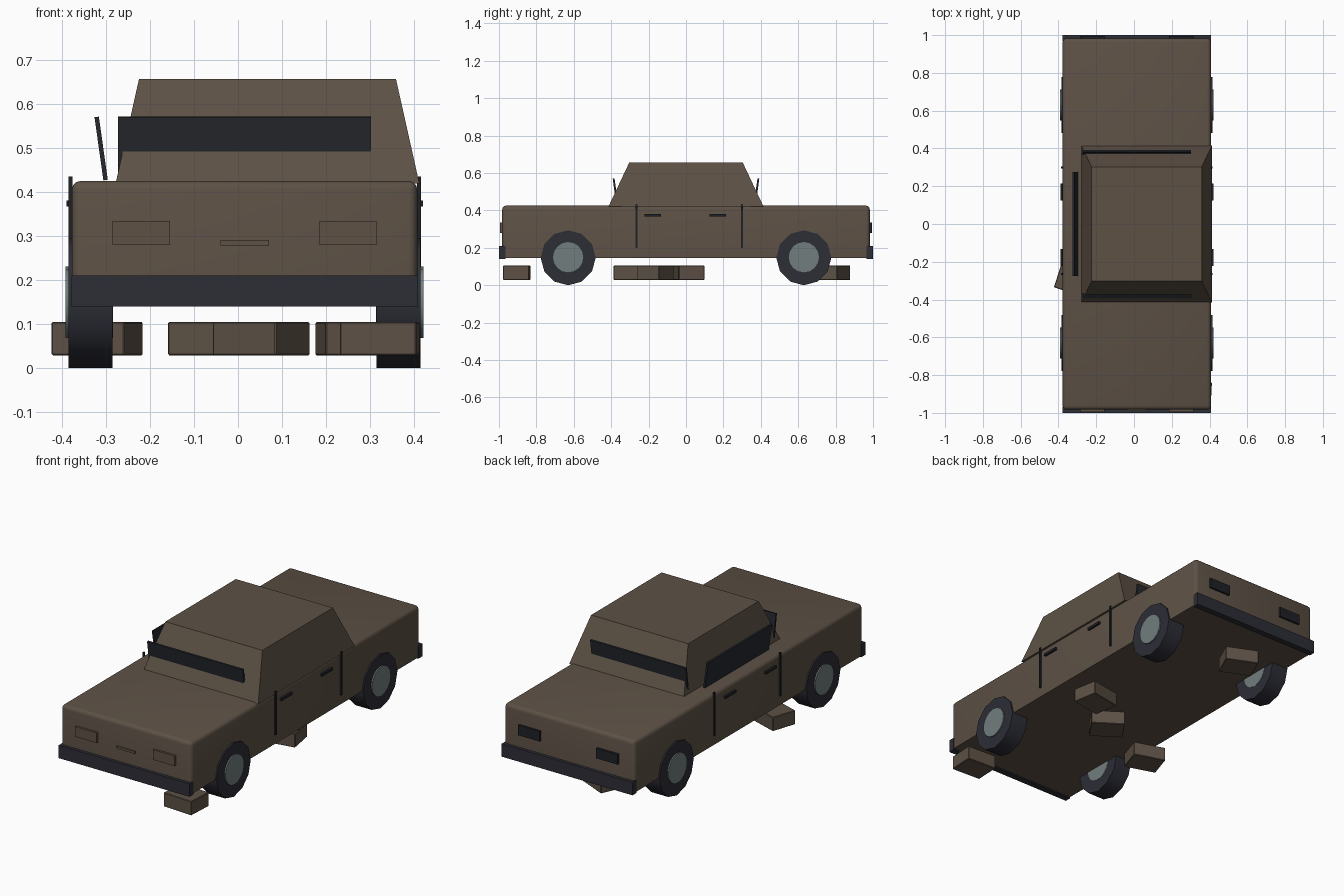
import bpy, bmesh
from math import radians
from mathutils import Matrix, Vector

cube = bpy.data.objects.get("Cube")
if cube:
    bpy.data.objects.remove(cube, do_unlink=True)


def material(name, rgb):
    m = bpy.data.materials.new(name)
    m.use_nodes = True
    m.diffuse_color = (*rgb, 1)
    m.node_tree.nodes["Principled BSDF"].inputs["Base Color"].default_value = (*rgb, 1)
    return m


BROWN = material("dull brown paint", (0.109, 0.082, 0.060))
DARK = material("dark blue rubber", (0.026, 0.027, 0.037))
GLASS = material("dark glass", (0.019, 0.021, 0.027))
TRIM = material("black trim", (0.014, 0.015, 0.019))
METAL = material("grey metal", (0.165, 0.205, 0.205))

CX = 0.015            # middle of the bodywork


def finish(name, bm, mat, smooth=False):
    mesh = bpy.data.meshes.new(name)
    bmesh.ops.recalc_face_normals(bm, faces=bm.faces)
    bm.to_mesh(mesh)
    bm.free()
    mesh.materials.append(mat)
    ob = bpy.data.objects.new(name, mesh)
    bpy.context.collection.objects.link(ob)
    if smooth:
        bpy.ops.object.select_all(action='DESELECT')
        ob.select_set(True)
        bpy.context.view_layer.objects.active = ob
        bpy.ops.object.shade_smooth_by_angle(angle=radians(40))
    return ob


def box(name, mat, centre, size, rot=None, bevel=0.0, segments=1, keep_base=False):
    bm = bmesh.new()
    bmesh.ops.create_cube(bm, size=1)
    bmesh.ops.scale(bm, vec=size, verts=bm.verts)
    if bevel:
        edges = [e for e in bm.edges
                 if not (keep_base and all(v.co.z < 0 for v in e.verts))]
        bmesh.ops.bevel(bm, geom=edges, offset=bevel, segments=segments,
                        affect='EDGES', profile=0.5)
    m = Matrix.Translation(centre)
    bmesh.ops.transform(bm, matrix=m @ rot if rot else m, verts=bm.verts)
    return finish(name, bm, mat, segments > 1)


def disc(name, mat, centre, radius, depth, sides):
    bm = bmesh.new()
    bmesh.ops.create_cone(bm, cap_ends=True, segments=sides, radius1=radius,
                          radius2=radius, depth=depth)
    m = Matrix.Translation(centre) @ Matrix.Rotation(radians(90), 4, 'Y')
    bmesh.ops.transform(bm, matrix=m, verts=bm.verts)
    return finish(name, bm, mat, True)


# Lower body with softened upper edges
box("body", BROWN, (CX, 0, 0.286), (0.785, 1.965, 0.279), bevel=0.02,
    segments=3, keep_base=True)

# Cabin: tapered block set flush with the left side
bm = bmesh.new()
bmesh.ops.create_cube(bm, size=1)
for v in bm.verts:
    top = v.co.z > 0
    hx, hy = (0.292, 0.303) if top else (0.345, 0.415)
    v.co = Vector((0.067 + 2 * v.co.x * hx, 2 * v.co.y * hy, 0.657 if top else 0.42))
finish("cabin", bm, BROWN)

# Window panels leaning outward
for end, label in ((-1, "front"), (1, "rear")):
    box(label + "_window", GLASS, (CX, end * 0.377, 0.499), (0.575, 0.01, 0.145),
        Matrix.Rotation(radians(-end * 8), 4, 'X'))
box("right_side_window", GLASS, (-0.311, 0, 0.499), (0.01, 0.55, 0.145),
    Matrix.Rotation(radians(-8), 4, 'Y'))

# Bumpers, lamps and nose slot
for end, label, lamp in ((-1, "front", BROWN), (1, "rear", TRIM)):
    box(label + "_bumper", DARK, (CX, end * 0.983, 0.175), (0.787, 0.034, 0.07))
    for side, which in ((-1, "right"), (1, "left")):
        box(f"{label}_{which}_lamp", lamp, (CX + side * 0.235, end * 0.986, 0.307),
            (0.13, 0.016, 0.055))
box("nose_slot", BROWN, (CX, -0.984, 0.285), (0.11, 0.01, 0.013))

# Door seams, handles and wheels on both sides
for side, which in ((-1, "right"), (1, "left")):
    x = CX + side * 0.396
    for y, label in ((-0.265, "front"), (0.3, "rear")):
        box(f"{which}_{label}_door_seam", TRIM, (x, y, 0.317), (0.009, 0.01, 0.236))
    for y, label in ((-0.178, "front"), (0.17, "rear")):
        box(f"{which}_{label}_handle", TRIM, (x + side * 0.003, y, 0.374),
            (0.012, 0.09, 0.013))
    for y, label in ((-0.63, "front"), (0.63, "rear")):
        disc(f"{which}_{label}_tyre", DARK, (CX + side * 0.35, y, 0.147), 0.147, 0.1, 12)
        disc(f"{which}_{label}_hub", METAL, (CX + side * 0.353, y, 0.15), 0.081, 0.108, 16)

# Loose blocks under the car
blocks = ((0.322, -0.905, -3), (-0.32, -0.295, -18), (0.273, 0.015, 10),
          (0.053, -0.155, -34), (-0.052, 0.78, -24))
for i, (x, y, turn) in enumerate(blocks):
    box(f"block_{i + 1}", BROWN, (x, y, 0.067), (0.174, 0.14, 0.076),
        Matrix.Rotation(radians(turn), 4, 'Z'), bevel=0.003)
